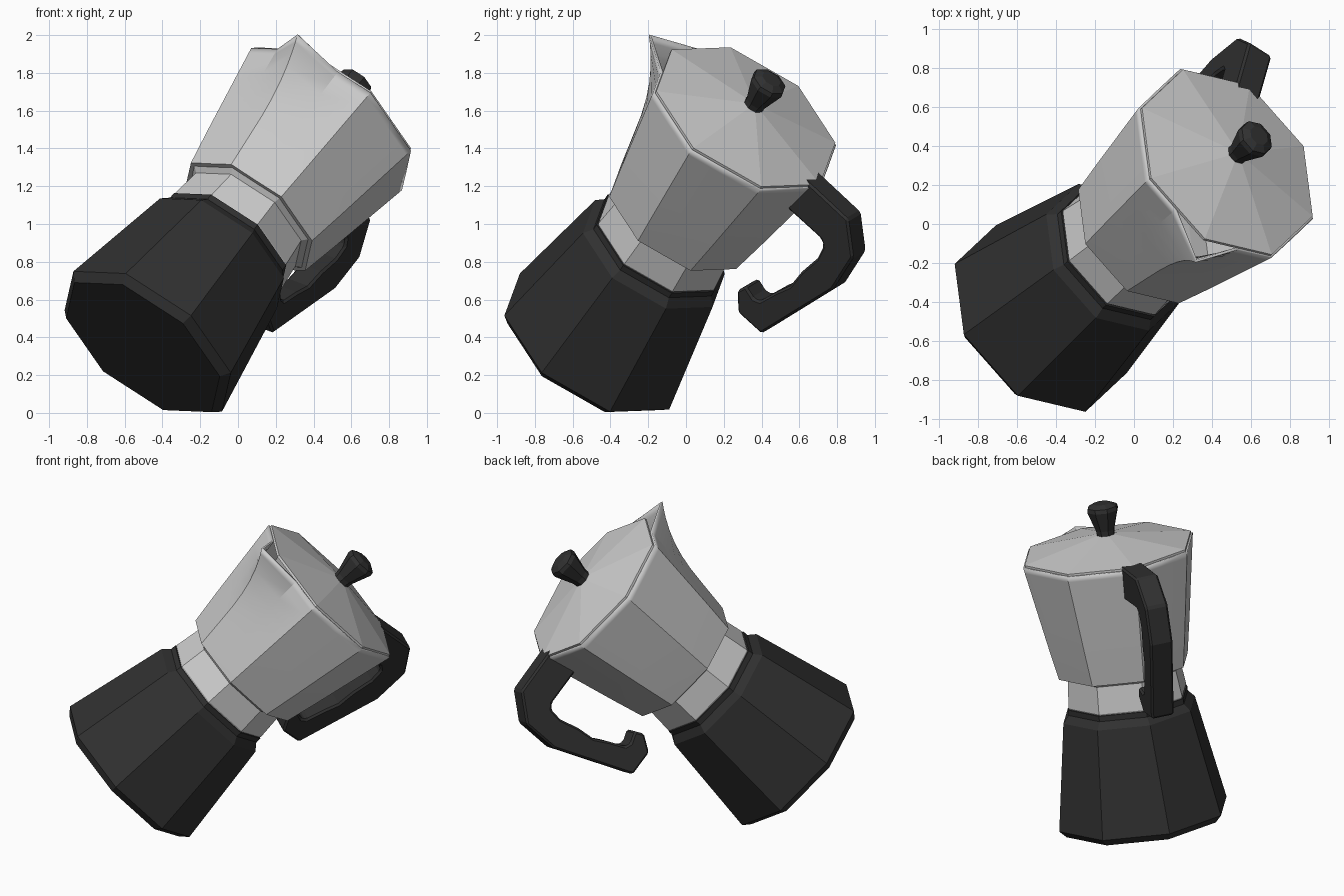
import bpy, bmesh, math
from mathutils import Vector, Matrix

if "Cube" in bpy.data.objects:
    bpy.data.objects.remove(bpy.data.objects["Cube"])

# Tilted local frame: U points to the spout, W up the pot axis
W = Vector((.555, .465, .69)).normalized()
U = Vector((-.212, -.723, .658))
U = (U - W * U.dot(W)).normalized()
V = W.cross(U)
POSE = Matrix.Translation((-.503, -.505, .347)) @ Matrix((U, V, W)).transposed().to_4x4()

dark = bpy.data.materials.new("dark_plastic")
dark.diffuse_color = (.03, .03, .03, 1)
dark.use_nodes = True
dark.node_tree.nodes["Principled BSDF"].inputs["Base Color"].default_value = dark.diffuse_color


def finish(name, bm, mat=None):
    bmesh.ops.recalc_face_normals(bm, faces=bm.faces)
    me = bpy.data.meshes.new(name)
    bm.to_mesh(me)
    bm.free()
    ob = bpy.data.objects.new(name, me)
    bpy.context.collection.objects.link(ob)
    ob.matrix_world = POSE
    if mat:
        me.materials.append(mat)
    return ob


def loft(name, rings, mat=None, cap_start=True, cap_end=True):
    bm = bmesh.new()
    loops = [[bm.verts.new(p) for p in ring] for ring in rings]
    for a, b in zip(loops, loops[1:]):
        for i in range(len(a)):
            j = (i + 1) % len(a)
            bm.faces.new((a[i], a[j], b[j], b[i]))
    if cap_start:
        bm.faces.new(loops[0])
    if cap_end:
        bm.faces.new(loops[-1])
    return finish(name, bm, mat)


def octagon(r, h, n=8):
    return [Vector((r * math.cos(math.tau * i / n), r * math.sin(math.tau * i / n), h)) for i in range(n)]


def lathe(name, profile, mat=None):
    return loft(name, [octagon(r, h) for r, h in profile], mat)


# Dark boiler and metal collar
lathe("boiler", [(.505, 0), (.547, .045), (.43, .72), (.39, .765), (.39, .80)], dark)
lathe("collar", [(.36, .76), (.385, .81), (.365, .98), (.41, 1.013), (.3, 1.02)])

# Upper jug: octagon with edge midpoints, front corner drawn out to the spout
rings = []
for h in (1.013, 1.22, 1.33, 1.43, 1.52, 1.60, 1.67, 1.72, 1.755):
    r = .41 + .13 * (h - 1.013) / .742
    t = max(0, (h - 1.22) / .535)
    corners = octagon(r, h)
    ring = []
    for i, c in enumerate(corners):
        ring += [c, (c + corners[(i + 1) % 8]) / 2]
    ring[0] = Vector((r + .14 * t ** 2.6, 0, h - .008 * t ** 3))
    rings.append(ring)
jug = loft("jug_with_spout", rings, cap_end=False)
wall = jug.modifiers.new("wall", 'SOLIDIFY')
wall.thickness = .015
wall.offset = -1
bpy.context.view_layer.objects.active = jug
jug.select_set(True)
bpy.ops.object.shade_smooth_by_angle(angle=math.radians(15))

# Lid and knob
lathe("lid", [(.535, 1.75), (.543, 1.752), (.543, 1.768), (.05, 1.86)])
lathe("knob", [(.055, 1.84), (.06, 1.89), (.1, 2.015), (.095, 2.04), (.055, 2.06)], dark)

# Handle: side outline given as distance from axis and height
outline = [(.45, 1.775), (.795, 1.77), (.935, 1.61), (.94, 1.37), (.75, .85), (.58, .85),
           (.51, .95), (.535, 1.01), (.61, .985), (.645, 1.0), (.69, 1.11), (.735, 1.2),
           (.745, 1.32), (.775, 1.45), (.765, 1.535), (.73, 1.56), (.47, 1.56)]
handle = loft("handle", [[Vector((-r, s * .073, h)) for r, h in outline] for s in (-1, 1)], dark)
bevel = handle.modifiers.new("edge", 'BEVEL')
bevel.width = .012
bevel.segments = 1
